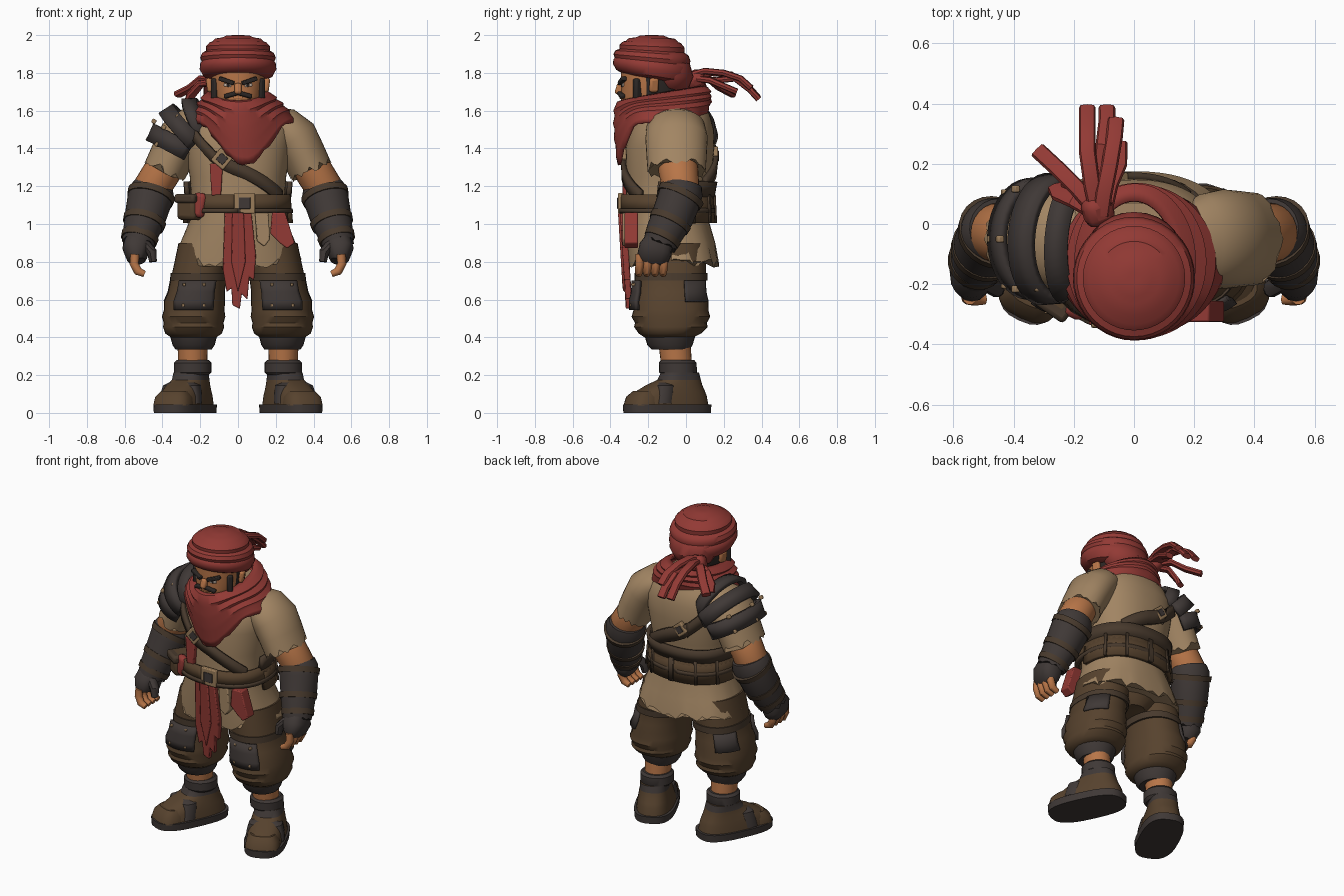
import bpy, bmesh, math, random
from math import sin, cos, radians, pi
from mathutils import Vector, Matrix
random.seed(4)

def mat(name, c):
    m = bpy.data.materials.new(name)
    m.diffuse_color = (*c, 1)
    return m
RED = mat("red cloth", (0.29, 0.042, 0.035))
TAN = mat("tan linen", (0.36, 0.235, 0.125))
DARK = mat("charcoal leather", (0.05, 0.04, 0.037))
BROWN = mat("brown leather", (0.095, 0.055, 0.027))
STRAP = mat("dark brown leather", (0.065, 0.042, 0.026))
SKIN = mat("skin", (0.48, 0.18, 0.065))
HAIR = mat("dark hair", (0.025, 0.02, 0.018))
BRASS = mat("dull brass", (0.32, 0.20, 0.10))
WHITE = mat("eye white", (0.6, 0.5, 0.42))

# ---------- helpers ----------
def finish(name, bm, mats, solid=0, bevel=0):
    bmesh.ops.recalc_face_normals(bm, faces=bm.faces)
    me = bpy.data.meshes.new(name)
    bm.to_mesh(me); bm.free()
    ob = bpy.data.objects.new(name, me)
    bpy.context.collection.objects.link(ob)
    for m in mats: me.materials.append(m)
    if solid:
        md = ob.modifiers.new("thickness", 'SOLIDIFY'); md.thickness = solid; md.offset = 0
    if bevel:
        md = ob.modifiers.new("soft edges", 'BEVEL'); md.width = bevel; md.segments = 2
    return ob

def spow(v, p): return math.copysign(abs(v) ** p, v)

def grid(name, rows, mats, closed=True, caps=True, rule=None, solid=0):
    bm = bmesh.new()
    R = [[bm.verts.new(p) for p in row] for row in rows]
    n = len(R[0])
    for a, b in zip(R, R[1:]):
        for i in range(n if closed else n - 1):
            j = (i + 1) % n
            f = bm.faces.new((a[i], a[j], b[j], b[i]))
            if rule: f.material_index = rule(f.calc_center_median())
    if caps and closed:
        bm.faces.new(R[0]); bm.faces.new(R[-1])
    return finish(name, bm, mats, solid)

def tube(name, st, mats, n=24, e=2, s=1, flat=False, arc=None, ref=(0, 1, 0), jag=0,
         grow=0, rule=None, xf=None, solid=0):
    """Loft of elliptical rings; each station is (x, y, z, radius_a, radius_b)."""
    P = [Vector(q[:3]) for q in st]
    rows = []
    for k, q in enumerate(st):
        t = Vector((0, 0, 1)) if flat else (P[min(k + 1, len(P) - 1)] - P[max(k - 1, 0)]).normalized()
        B = Vector(ref); B = (B - B.dot(t) * t).normalized()
        A = B.cross(t)
        row = []
        for i in range(n):
            a = 2 * pi * i / n if not arc else radians(arc[0] + (arc[1] - arc[0]) * i / (n - 1))
            p = P[k] + A * (q[3] + grow) * spow(cos(a), 2 / e) + B * (q[4] + grow) * spow(sin(a), 2 / e)
            if jag and k == len(st) - 1: p += t * random.uniform(-jag, jag)
            row.append(p)
        rows.append(row)
    M = Matrix.Diagonal((s, 1, 1, 1)) @ (xf or Matrix())
    ob = grid(name, rows, mats, closed=not arc, rule=rule, solid=solid)
    ob.data.transform(M)
    if s < 0: ob.data.flip_normals()
    return ob

def box(name, loc, size, m, rot=(0, 0, 0), bevel=0.01):
    bm = bmesh.new()
    bmesh.ops.create_cube(bm, size=1)
    from_rot = Matrix.Rotation(radians(rot[2]), 4, 'Z') @ Matrix.Rotation(radians(rot[1]), 4, 'Y') @ Matrix.Rotation(radians(rot[0]), 4, 'X')
    bm.transform(Matrix.Translation(loc) @ from_rot @ Matrix.Diagonal((*size, 1)))
    return finish(name, bm, [m], bevel=bevel)

def panel(name, pts, y, m, thick=0.03, lean=0.0):
    """Flat cloth cut from an (x, z) outline, leaning back towards its foot."""
    bm = bmesh.new()
    top = max(p[1] for p in pts)
    f = bm.faces.new([bm.verts.new((x, y + lean * (top - z), z)) for x, z in pts])
    ext = bmesh.ops.extrude_face_region(bm, geom=[f])
    bmesh.ops.translate(bm, verts=[v for v in ext["geom"] if isinstance(v, bmesh.types.BMVert)], vec=(0, thick, 0))
    return finish(name, bm, [m], bevel=0.006)

# ---------- tunic body: (z, centre y, half width, half depth) ----------
BODY = [(0.80, -0.065, 0.335, 0.24), (0.9, -0.08, 0.305, 0.235), (1.02, -0.1, 0.255, 0.22),
        (1.12, -0.105, 0.245, 0.215), (1.25, -0.09, 0.255, 0.225), (1.4, -0.085, 0.28, 0.235),
        (1.5, -0.075, 0.285, 0.222), (1.58, -0.065, 0.235, 0.19), (1.66, -0.07, 0.14, 0.14)]
def body(a, z, off=0):
    z = min(max(z, BODY[0][0]), BODY[-1][0])
    for p, q in zip(BODY, BODY[1:]):
        if z <= q[0]:
            f = (z - p[0]) / (q[0] - p[0])
            cy, rx, ry = (p[i] + (q[i] - p[i]) * f for i in (1, 2, 3))
            break
    a = radians(a)
    return Vector(((rx + off) * spow(sin(a), 0.87), cy - (ry + off) * spow(cos(a), 0.87), z))
rows = [[body(a, z) for a in range(0, 360, 6)] for z, *_ in reversed(BODY)]
for p in rows[-1]: p.z += random.uniform(-0.035, 0.02)
grid("tunic", rows, [TAN])

def strap(name, path, w, off, m, solid=0.025):
    up, lo = [], []
    for (a0, z0), (a1, z1) in zip(path, path[1:]):
        for i in range(25):
            a, z = a0 + (a1 - a0) * i / 24, z0 + (z1 - z0) * i / 24
            up.append(body(a, z + w, off)); lo.append(body(a, z - w, off))
    return grid(name, [up, lo], [m], closed=False, solid=solid)
strap("belt", [(0, 1.11), (180, 1.11), (360, 1.11)], 0.045, 0.02, BROWN)
strap("belt_trim", [(0, 1.07), (180, 1.07), (360, 1.07)], 0.012, 0.028, STRAP)
strap("back_corset", [(85, 1.08), (275, 1.08)], 0.075, 0.018, BROWN)
strap("back_corset_band", [(80, 1.185), (280, 1.185)], 0.04, 0.024, STRAP)
for a in (120, 150, 180, 210, 240):
    strap("corset_rib", [(a - 2, 1.08), (a + 2, 1.08)], 0.075, 0.028, STRAP)
strap("chest_strap", [(-58, 1.52), (-20, 1.34), (58, 1.14)], 0.037, 0.014, STRAP)
strap("back_strap", [(238, 1.52), (200, 1.36), (140, 1.2)], 0.045, 0.014, STRAP)

def buckle(name, loc, w, rot=(0, 0, 0)):
    out = Vector((0, -1, 0)) if loc[1] < 0 else Vector((0, 1, 0))
    box(name, loc, (w, 0.03, w), BRASS, rot, 0.006)
    box(name + "_centre", Vector(loc) + out * 0.013, (w * .55, 0.012, w * .55), DARK, rot, 0.002)
buckle("belt_buckle", (0.035, -0.345, 1.11), 0.11)
buckle("chest_buckle", (-0.085, -0.33, 1.345), 0.085, (0, 40, 0))
buckle("back_buckle", (-0.07, 0.155, 1.36), 0.075, (0, 40, 0))

# ---------- hanging cloth and pouches ----------
panel("sash_front", [(-0.07, 1.07), (0.07, 1.07), (0.095, 0.83), (0.085, 0.7), (0.06, 0.72), (0.05, 0.6), (0.02, 0.63),
                     (0.01, 0.55), (-0.03, 0.57), (-0.035, 0.66), (-0.06, 0.64), (-0.08, 0.76)], -0.35, RED, 0.035, 0.06)
panel("sash_fold", [(-0.03, 1.06), (0.03, 1.06), (0.04, 0.8), (0.0, 0.64), (-0.035, 0.8)], -0.36, RED, 0.03, 0.06)
panel("side_sash", [(0.18, 1.06), (0.25, 1.06), (0.3, 0.9), (0.26, 0.87), (0.22, 0.9), (0.17, 0.95)], -0.325, RED, 0.07)
panel("chest_cloth", [(-0.15, 1.32), (-0.08, 1.32), (-0.09, 1.15), (-0.14, 1.15)], -0.335, RED, 0.05)
panel("tunic_flap", [(0.09, 1.06), (0.16, 1.06), (0.17, 0.92), (0.14, 0.88), (0.1, 0.91)], -0.335, TAN, 0.05)
box("belt_pouch", (-0.245, -0.23, 1.09), (0.12, 0.13, 0.14), BROWN, (0, 0, -35), 0.025)
box("pouch_flap", (-0.25, -0.24, 1.135), (0.13, 0.135, 0.05), STRAP, (0, 0, -35), 0.015)
box("pouch_cloth", (-0.205, -0.285, 1.1), (0.07, 0.05, 0.13), RED, (0, 10, -25), 0.02)

# ---------- scarf ----------
rows = []
for u, rx, ry in [(0, .135, .20), (.04, .165, .235), (.16, .195, .252), (.24, .19, .245), (.36, .225, .254),
                  (.45, .222, .246), (.6, .25, .25), (.7, .25, .24), (.88, .27, .238), (1, .272, .228)]:
    row = []
    for i in range(60):
        a = 2 * pi * i / 60
        top = 1.69 - 0.035 * cos(a)
        bot = 1.585 - 0.045 * abs(sin(a)) - 0.27 * max(0, cos(a - .03)) ** 5
        row.append(Vector((0.025 * u + rx * sin(a), -0.125 - ry * cos(a), top + (bot - top) * u)))
    rows.append(row)
for p in rows[-1]: p.z += random.uniform(-0.012, 0.012)
grid("scarf", rows, [RED], caps=False, solid=0.015)

# ---------- head ----------
tube("head", [(0, -.15, 1.58, .08, .1), (0, -.175, 1.62, .105, .155), (0, -.18, 1.655, .122, .165), (0, -.18, 1.68, .13, .163),
              (0, -.18, 1.72, .135, .163), (0, -.18, 1.77, .14, .165), (0, -.18, 1.83, .14, .165)], [SKIN, HAIR],
     n=40, flat=True, e=2.2, rule=lambda c: int(c.y > -0.215 or c.z < 1.66))
box("nose", (0, -.352, 1.715), (.038, .04, .06), SKIN, (-18, 0, 0), 0.012)
box("mouth_shadow", (0, -.345, 1.667), (.05, .012, .012), SKIN, bevel=0.003)
for s in (-1, 1):
    box("brow", (s * .06, -.338, 1.758), (.085, .03, .022), HAIR, (0, -s * 18, s * 14), 0.005)
    box("eye", (s * .056, -.336, 1.735), (.04, .008, .016), WHITE, (0, -s * 8, s * 14), 0.002)
    box("pupil", (s * .053, -.339, 1.735), (.015, .008, .016), HAIR, (0, 0, s * 14), 0.002)
    box("moustache", (s * .035, -.343, 1.685), (.08, .03, .024), HAIR, (0, s * 16, s * 14), 0.008)
    box("sideburn", (s * .118, -.255, 1.715), (.035, .05, .11), HAIR, (0, 0, s * 40), 0.01)
    box("ear", (s * .148, -.17, 1.735), (.03, .05, .075), SKIN, (0, s * 8, s * 20), 0.012)

# ---------- turban and its tails ----------
cap = tube("turban", [(0, -.18, z, r, r * 1.02) for z, r in
           [(1.77, .15), (1.785, .185), (1.82, .203), (1.85, .2), (1.86, .193), (1.88, .2), (1.905, .19), (1.917, .168),
            (1.94, .17), (1.962, .15), (1.967, .135), (1.982, .12), (1.987, .085), (1.998, .06), (2.0, .02)]], [RED], n=40, flat=True)
for v in cap.data.vertices:
    v.co.z -= (2.0 - v.co.z) * (v.co.y + .18) * 0.75
tube("turban_back", [(0, -.08, 1.69, .05, .05), (0, -.075, 1.72, .12, .09), (0, -.08, 1.78, .155, .12),
                     (0, -.1, 1.85, .16, .12), (0, -.14, 1.92, .1, .08)], [RED], flat=True)
box("turban_knot", (-.12, .045, 1.765), (.1, .1, .09), RED, (20, 15, 20), 0.03)
def tail(*pts, w=.028):
    tube("turban_tail", [(*p, w, w * .6) for p in pts], [RED], n=8, e=3, ref=(0, 0.2, 1))
tail((-.11, .03, 1.79), (-.1, .1, 1.81), (-.08, .2, 1.80), (-.065, .29, 1.77), (-.06, .345, 1.72))
tail((-.12, .04, 1.78), (-.14, .13, 1.80), (-.155, .24, 1.79), (-.155, .32, 1.74), (-.155, .385, 1.665))
tail((-.1, .05, 1.77), (-.11, .16, 1.76), (-.1, .26, 1.77), (-.09, .34, 1.71), (-.09, .385, 1.66))
tail((-.1, .04, 1.77), (-.08, .13, 1.76), (-.05, .2, 1.73), (-.05, .27, 1.70))
tail((-.12, .04, 1.76), (-.19, .12, 1.77), (-.25, .18, 1.72), (-.32, .245, 1.685))
tail((-.13, .04, 1.75), (-.2, .08, 1.74), (-.25, .1, 1.68), (-.26, .12, 1.64))

# ---------- arms ----------
SLEEVE = [(.17, -.06, 1.545, .08, .12), (.235, -.055, 1.515, .11, .155), (.30, -.05, 1.455, .125, .165),
          (.345, -.05, 1.37, .118, .16), (.385, -.05, 1.285, .115, .155)]
for s in (-1, 1):
    tube("sleeve", SLEEVE, [TAN], n=36, s=s, jag=0.022)
    tube("upper_arm", [(.34, -.05, 1.38, .09, .1), (.40, -.04, 1.28, .1, .105), (.45, -.03, 1.2, .1, .1), (.47, -.04, 1.12, .08, .08)], [SKIN], s=s)
    tube("bracer", [(.445, -.02, 1.205, .105, .105), (.455, -.025, 1.17, .122, .115), (.47, -.04, 1.12, .118, .115), (.49, -.07, 1.04, .11, .112),
                    (.515, -.115, .95, .095, .1), (.53, -.14, .89, .085, .09)], [DARK], s=s, jag=0.01)
    for c, g in (((.462, -.03, 1.145), .128), ((.497, -.085, 1.01), .115), ((.522, -.125, .925), .1)):
        d = Vector((.03, -.05, -.1)).normalized() * .017
        c = Vector(c)
        tube("bracer_band", [(*(c - d), g, g), (*(c + d), g - .004, g - .004)], [STRAP], s=s)
    tube("glove", [(.53, -.14, .91, .07, .075), (.54, -.16, .87, .072, .09), (.535, -.175, .82, .055, .085), (.53, -.18, .80, .04, .07)], [DARK], n=16, s=s, e=2.6)
    tube("thumb", [(.49, -.19, .89, .028, .035), (.455, -.215, .85, .027, .03), (.45, -.22, .80, .02, .022)], [DARK], n=10, s=s)
    for i in range(4):
        y = -.245 + i * .043
        tube("finger", [(.545, y, .84, .024, .023), (.55, y, .79, .024, .023), (.53, y - .005, .75, .023, .022), (.495, y - .005, .735, .017, .018)], [SKIN], n=10, s=s)

# ---------- layered shoulder guard on one side ----------
for k, (g, st) in enumerate([(.028, SLEEVE[2:4]), (.04, SLEEVE[1:3]), (.038, SLEEVE[0:2])]):
    tube("shoulder_plate", st, [DARK], n=24, s=-1, arc=(65, 295), grow=g, solid=0.03)
    for a in (-50, 0, 50):
        c = Vector(st[1][:3]); r = (st[1][3] + g + .012, st[1][4] + g + .012)
        p = c + Vector((.82, 0, .5)) * r[0] * cos(radians(a)) + Vector((0, 1, 0)) * r[1] * sin(radians(a))
        box("guard_stud", (-p.x, p.y, p.z), (.024, .024, .024), BRASS, (0, 30, 0), 0.006)

# ---------- legs and boots ----------
PANTS = [(.235, -.09, .40, .12, .13), (.235, -.085, .42, .15, .165), (.235, -.08, .455, .162, .195), (.235, -.08, .475, .158, .19),
         (.235, -.08, .51, .168, .208), (.232, -.08, .545, .16, .198), (.23, -.08, .59, .162, .2), (.22, -.08, .64, .15, .188),
         (.21, -.08, .7, .148, .185), (.195, -.08, .78, .145, .185), (.165, -.08, .9, .15, .18)]
XF = Matrix.Translation((.28, -.1, 0)) @ Matrix.Rotation(radians(25), 4, 'Z')
for s in (-1, 1):
    tube("trouser_leg", PANTS, [BROWN], n=32, s=s, flat=True, e=2.2)
    tube("knee_pad", PANTS[5:9], [DARK], n=12, s=s, flat=True, e=2.2, arc=(238, 305), grow=.012, solid=.022)
    tube("thigh_band", [(.205, -.08, .70, .15, .187), (.2, -.08, .74, .15, .187)], [STRAP], n=32, s=s, flat=True, e=2.2, grow=.006)
    tube("thigh_patch", PANTS[6:9], [DARK], n=10, s=s, flat=True, e=2.2, arc=(20, 70), grow=.004, solid=.015)
    for x, z in ((.18, .68), (.285, .68), (.18, .57), (.29, .57)):
        box("knee_stud", (s * x, -.288 if z < .6 else -.28, z), (.016, .02, .016), BRASS, bevel=.004)
    tube("trouser_cuff", [(.235, -.08, .335, .095, .1), (.235, -.085, .36, .112, .12), (.235, -.085, .41, .125, .135)], [DARK], s=s, flat=True)
    tube("shin", [(.24, -.045, .2, .075, .08), (.24, -.06, .36, .08, .085)], [SKIN], s=s, flat=True)
    tube("ankle_wrap", [(.24, -.04, .2, .085, .088), (.24, -.042, .215, .1, .1), (.24, -.044, .265, .1, .1), (.24, -.045, .28, .085, .088)], [DARK], s=s, flat=True)
    tube("sole", [(0, 0, 0, .122, .24), (0, 0, .045, .125, .243)], [DARK], n=32, s=s, flat=True, e=2.8, xf=XF)
    tube("boot", [(0, .002, .04, .113, .228), (0, .005, .09, .108, .215), (0, .02, .115, .102, .19), (0, .04, .145, .096, .155),
                  (0, .07, .175, .088, .115), (0, .075, .215, .086, .098)], [BROWN, DARK], n=40, s=s, flat=True, e=2.5, xf=XF,
         rule=lambda c: int(c.z > .19))
    tube("boot_strap", [(0, -.06, .05, .118, .05), (0, -.05, .10, .112, .05), (0, -.04, .145, .1, .05), (0, -.03, .162, .07, .04)],
         [DARK], n=20, s=s, flat=True, e=4, xf=XF)
    tube("toe_cap", [(0, -.14, .04, .105, .095), (0, -.135, .085, .098, .085), (0, -.12, .115, .075, .065)], [BROWN], n=20, s=s, flat=True, e=2.8, xf=XF)
tube("trouser_seat", [(0, -.08, .74, .1, .14), (0, -.08, .8, .2, .18), (0, -.08, .95, .24, .19)], [BROWN], flat=True)

# ---------- smooth shading with crisp edges ----------
for ob in bpy.context.scene.objects:
    ob.select_set(True)
    bpy.context.view_layer.objects.active = ob
bpy.ops.object.shade_smooth_by_angle(angle=radians(38))
